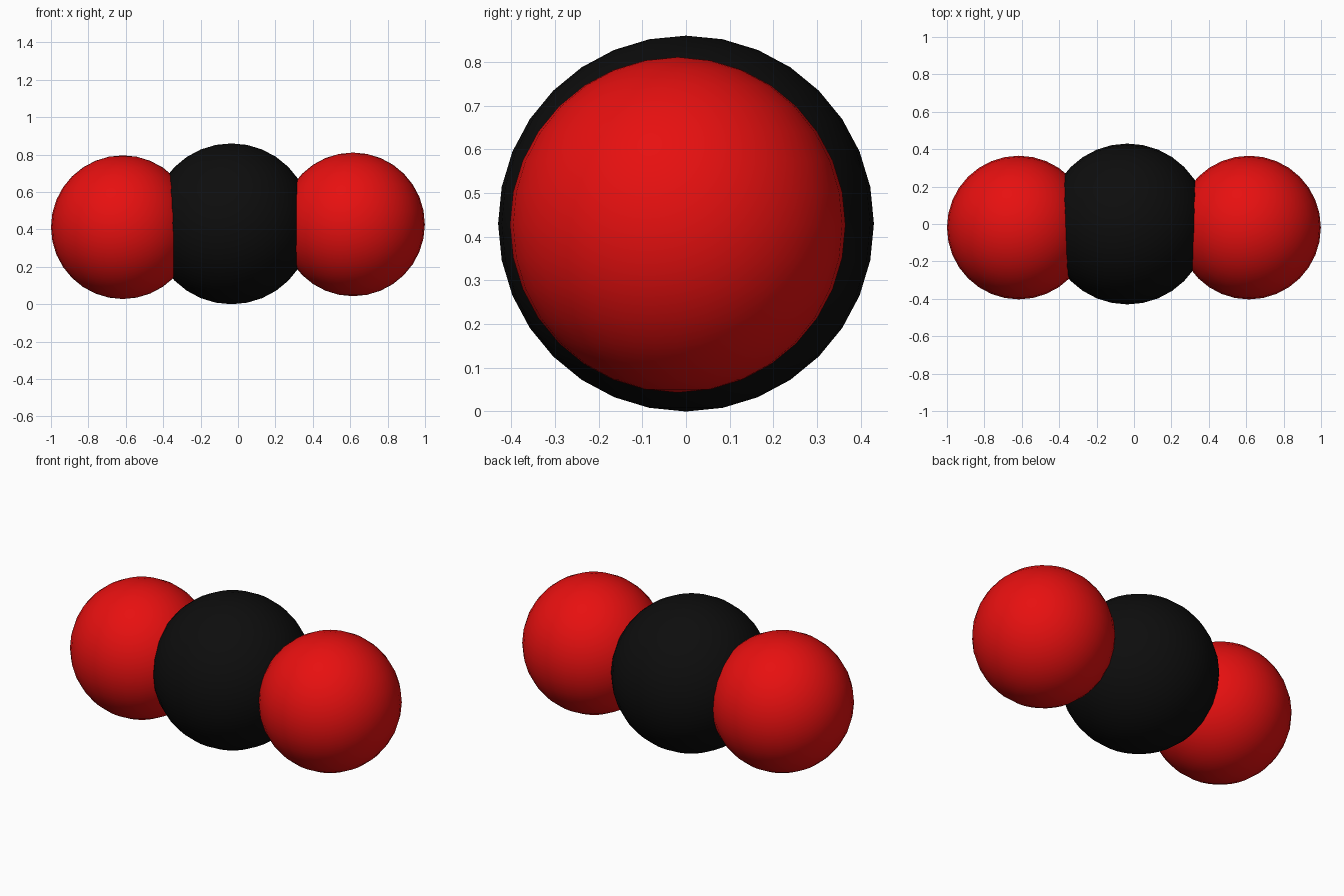
import bpy
import math

if "Cube" in bpy.data.objects:
    bpy.data.objects.remove(bpy.data.objects["Cube"])


def make_material(name, rgb):
    mat = bpy.data.materials.new(name)
    mat.diffuse_color = (*rgb, 1.0)
    mat.use_nodes = True
    mat.node_tree.nodes["Principled BSDF"].inputs["Base Color"].default_value = mat.diffuse_color
    return mat


red = make_material("red", (0.8, 0.005, 0.005))
black = make_material("black", (0.004, 0.004, 0.004))


def make_ball(name, centre, radius, mat):
    bpy.ops.mesh.primitive_uv_sphere_add(segments=32, ring_count=16, radius=radius, location=centre)
    ball = bpy.context.object
    ball.name = name
    ball.data.materials.append(mat)
    bpy.ops.object.shade_smooth_by_angle(angle=math.radians(40))


# Middle ball, resting on the ground
make_ball("middle_ball", (-0.035, 0.0, 0.43), 0.43, black)

# Slightly smaller outer balls, overlapping the middle one
make_ball("left_ball", (-0.616, -0.019, 0.412), 0.384, red)
make_ball("right_ball", (0.615, -0.019, 0.427), 0.384, red)
